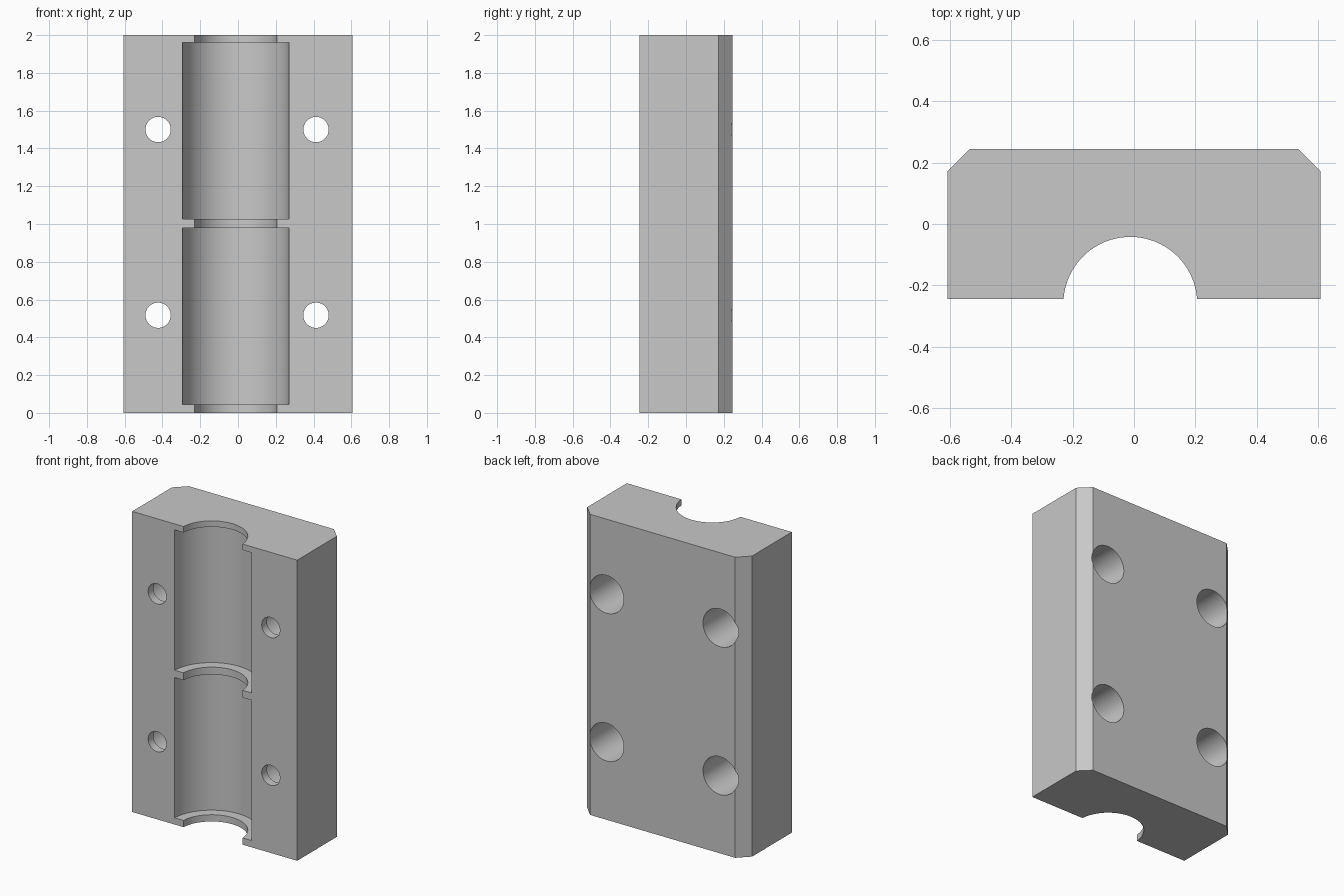
import bpy
import bmesh
from math import radians
from mathutils import Matrix

if "Cube" in bpy.data.objects:
    bpy.data.objects.remove(bpy.data.objects["Cube"])

grey = bpy.data.materials.new("plain grey")
grey.use_nodes = True
colour = (0.58, 0.58, 0.58, 1)
grey.diffuse_color = colour
grey.node_tree.nodes["Principled BSDF"].inputs["Base Color"].default_value = colour

HALF_W, HALF_D, HEIGHT, CHAMFER = 0.607, 0.245, 2.0, 0.073


def add_object(name, bm):
    bmesh.ops.recalc_face_normals(bm, faces=bm.faces)
    mesh = bpy.data.meshes.new(name)
    bm.to_mesh(mesh)
    bm.free()
    mesh.materials.append(grey)
    obj = bpy.data.objects.new(name, mesh)
    bpy.context.collection.objects.link(obj)
    return obj


def cylinder(radius, start, end, x, other, axis):
    """Cylinder along y or z; start and end are positions on that axis."""
    bm = bmesh.new()
    bmesh.ops.create_cone(bm, cap_ends=True, segments=80, radius1=radius,
                          radius2=radius, depth=end - start)
    mid = (start + end) / 2
    if axis == "y":
        place = Matrix.Translation((x, mid, other)) @ Matrix.Rotation(radians(90), 4, "X")
    else:
        place = Matrix.Translation((x, other, mid))
    bmesh.ops.transform(bm, matrix=place, verts=bm.verts)
    return add_object("cutter", bm)


# Block: plan outline with two chamfered rear corners, extruded upwards
bm = bmesh.new()
right_side = [(HALF_W, -HALF_D), (HALF_W, HALF_D - CHAMFER), (HALF_W - CHAMFER, HALF_D)]
outline = right_side + [(-x, y) for x, y in reversed(right_side)]
base = bm.faces.new([bm.verts.new((x, y, 0)) for x, y in outline])
extruded = bmesh.ops.extrude_face_region(bm, geom=[base])["geom"]
bmesh.ops.translate(bm, vec=(0, 0, HEIGHT),
                    verts=[v for v in extruded if isinstance(v, bmesh.types.BMVert)])
block = add_object("clamp_block", bm)

# Front channel with two wider bearing seats
GROOVE_X, GROOVE_Y = -0.012, -0.26
cutters = [cylinder(0.218, -0.1, HEIGHT + 0.1, GROOVE_X, GROOVE_Y, "z")]
for low, high in ((0.045, 0.978), (1.027, 1.96)):
    cutters.append(cylinder(0.283, low, high, GROOVE_X, GROOVE_Y, "z"))

# Bolt holes, counterbored deeply from the back
LIP = 0.055
for x in (-0.423, 0.413):
    for z in (0.517, 1.5):
        cutters.append(cylinder(0.067, -0.4, 0.4, x, z, "y"))
        cutters.append(cylinder(0.126, LIP - HALF_D, 0.4, x, z, "y"))

bpy.ops.object.select_all(action="DESELECT")
block.select_set(True)
bpy.context.view_layer.objects.active = block
for cutter in cutters:
    mod = block.modifiers.new("cut", "BOOLEAN")
    mod.operation = "DIFFERENCE"
    mod.solver = "EXACT"
    mod.object = cutter
    bpy.ops.object.modifier_apply(modifier=mod.name)
    bpy.data.objects.remove(cutter)

bpy.ops.object.shade_smooth_by_angle(angle=radians(30))
